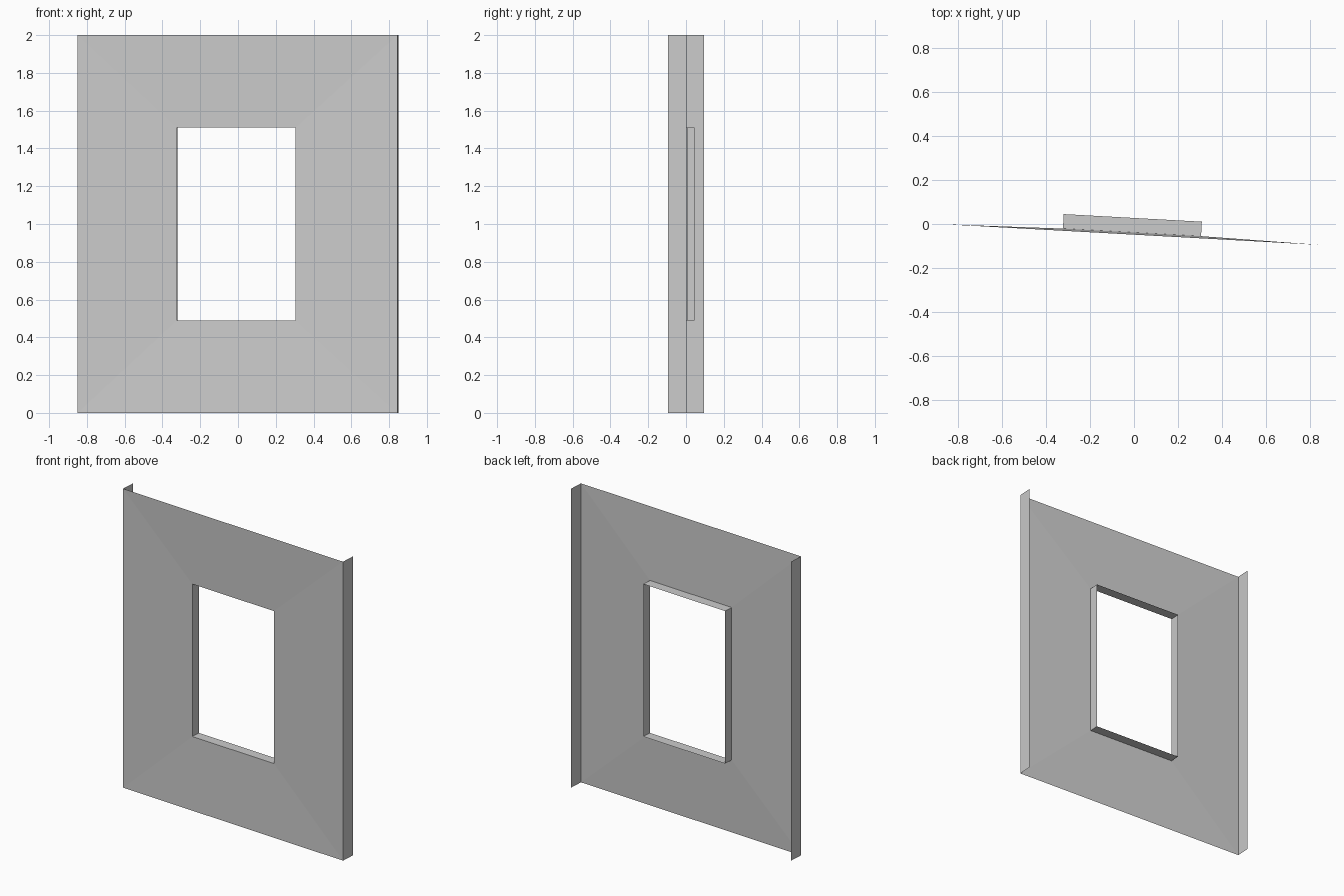
import bpy
from math import radians
from mathutils import Matrix

if "Cube" in bpy.data.objects:
    bpy.data.objects.remove(bpy.data.objects["Cube"])

# The wall is turned slightly about z
PLACE = Matrix.Translation((-0.0027, -0.0485, 0)) @ Matrix.Rotation(radians(-3.14), 4, 'Z')
HALF, HEIGHT, DEPTH = 0.848, 2.0, 0.097
X0, X1, Z0, Z1 = -0.322, 0.308, 0.49, 1.51
RECESS, REVEAL = 0.010, 0.076


def rect(x0, x1, z0, z1, y):
    return [(x0, y, z0), (x1, y, z0), (x1, y, z1), (x0, y, z1)]


def sheet(name, verts, faces):
    mesh = bpy.data.meshes.new(name)
    mesh.from_pydata([PLACE @ Matrix.Translation(v).translation for v in verts], [], faces)
    mesh.update()
    obj = bpy.data.objects.new(name, mesh)
    bpy.context.collection.objects.link(obj)
    return obj


# Four faces joining an outer rectangle to an inner one
RING = [(i, (i + 1) % 4, (i + 1) % 4 + 4, i + 4) for i in range(4)]

# Front panel, dished very slightly towards the window opening
sheet("wall_panel", rect(-HALF, HALF, 0, HEIGHT, 0) + rect(X0, X1, Z0, Z1, RECESS), RING)

# Window lining running back from the opening
sheet("window_reveal", rect(X0, X1, Z0, Z1, RECESS) + rect(X0, X1, Z0, Z1, REVEAL), RING)

# Side returns
for name, x, order in (("left_return", -HALF, (3, 2, 1, 0)), ("right_return", HALF, (0, 1, 2, 3))):
    sheet(name, [(x, 0, 0), (x, DEPTH, 0), (x, DEPTH, HEIGHT), (x, 0, HEIGHT)], [order])
